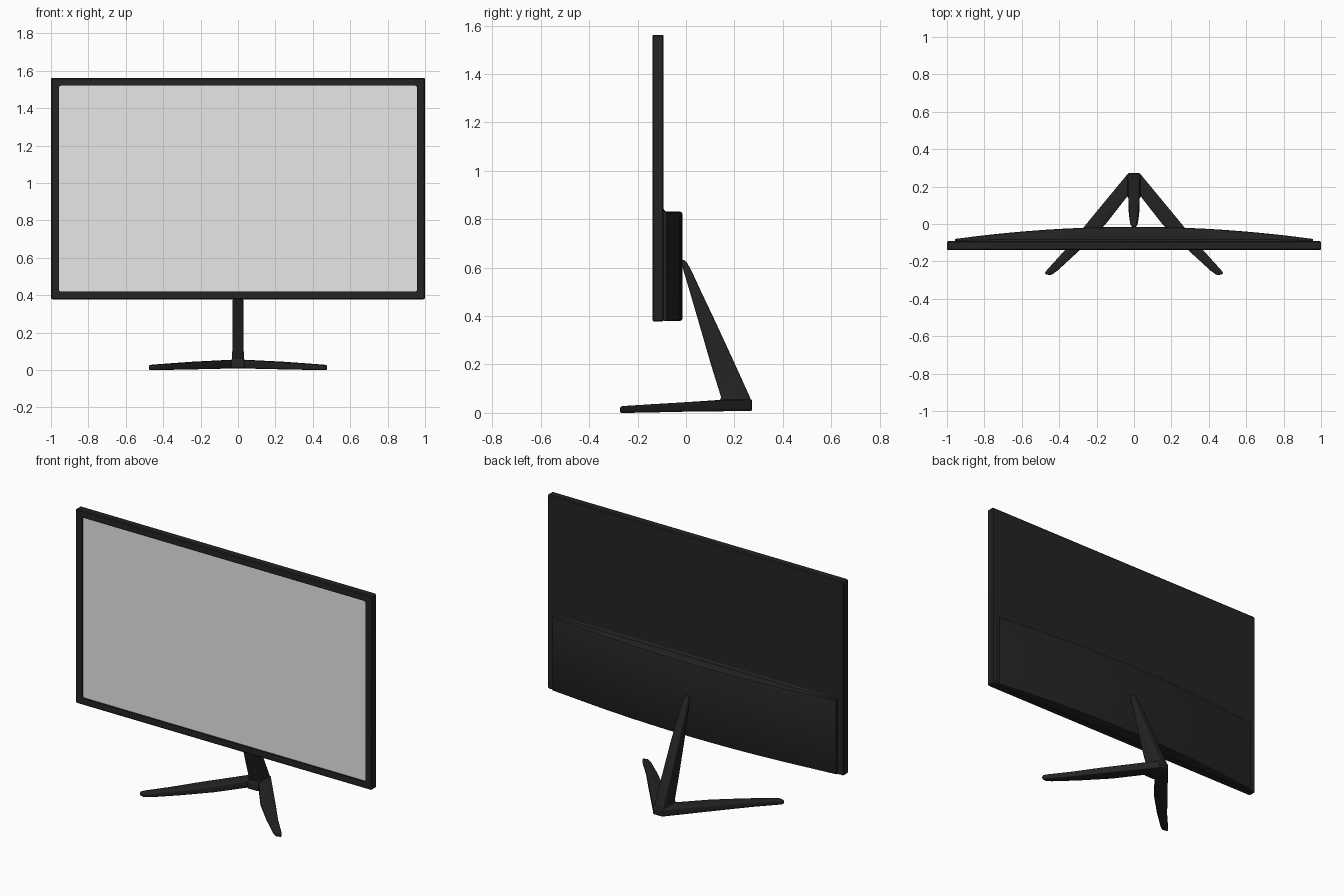
import bpy, bmesh, math
from mathutils import Vector

if "Cube" in bpy.data.objects:
    bpy.data.objects.remove(bpy.data.objects["Cube"])


def material(name, value):
    m = bpy.data.materials.new(name)
    m.diffuse_color = (value, value, value, 1)
    m.use_nodes = True
    m.node_tree.nodes["Principled BSDF"].inputs["Base Color"].default_value = m.diffuse_color
    return m


black = material("black plastic", 0.017)
grey = material("screen grey", 0.8)


def rounded_rect(w, h, r, n=3):
    """Outline of a w x h rectangle with rounded corners, centred on 0."""
    pts = []
    for k, (sx, sy) in enumerate([(1, 1), (-1, 1), (-1, -1), (1, -1)]):
        for i in range(n + 1):
            a = math.pi / 2 * (k + i / n)
            pts.append((sx * (w / 2 - r) + r * math.cos(a),
                        sy * (h / 2 - r) + r * math.sin(a)))
    return pts


def loft(name, loops, end_material=0, angle=35):
    """Skin a list of equal-length loops and cap both ends."""
    bm = bmesh.new()
    rings = [[bm.verts.new(p) for p in loop] for loop in loops]
    n = len(rings[0])
    for a, b in zip(rings, rings[1:]):
        for i in range(n):
            j = (i + 1) % n
            bm.faces.new((a[i], a[j], b[j], b[i]))
    bm.faces.new(rings[0])
    bm.faces.new(rings[-1]).material_index = end_material
    bmesh.ops.recalc_face_normals(bm, faces=bm.faces)
    mesh = bpy.data.meshes.new(name)
    bm.to_mesh(mesh)
    bm.free()
    mesh.materials.append(black)
    mesh.materials.append(grey)
    ob = bpy.data.objects.new(name, mesh)
    bpy.context.collection.objects.link(ob)
    bpy.ops.object.select_all(action='DESELECT')
    bpy.context.view_layer.objects.active = ob
    ob.select_set(True)
    bpy.ops.object.shade_smooth_by_angle(angle=math.radians(angle))
    return ob


# Display panel: back, softened rim, bezel, then the recessed screen as the last cap
MID_Z = 0.97


def panel_loop(w, h, r, y):
    return [(x, y, MID_Z + z) for x, z in rounded_rect(w, h, r)]


loft("display_panel", [
    panel_loop(1.988, 1.172, 0.006, -0.092),
    panel_loop(2.0, 1.184, 0.01, -0.097),
    panel_loop(2.0, 1.184, 0.01, -0.134),
    panel_loop(1.99, 1.174, 0.006, -0.139),
    panel_loop(1.914, 1.102, 0.012, -0.139),
    panel_loop(1.914, 1.102, 0.012, -0.129),
], end_material=1, angle=30)

# Rear housing: bowed outwards, with a rounded rim and a fillet onto the panel
BACK_Y, COLS = -0.094, 20
sections = []
for i in range(COLS + 1):
    x = -0.957 + 1.914 * i / COLS
    d = 0.014 + 0.065 * (1 - (x / 0.957) ** 2)
    r = min(0.01, d * 0.3)
    profile = [(0, 0.38), (d - r, 0.38), (d - 0.3 * r, 0.38 + 0.3 * r), (d, 0.38 + r),
               (d, 0.832 - r), (d - 0.3 * r, 0.832 - 0.3 * r), (d - r, 0.832),
               (r, 0.832), (0.3 * r, 0.832 + 0.7 * r), (0, 0.832 + 2 * r)]
    sections.append([(x, BACK_Y + y, z) for y, z in profile])
loft("rear_housing", sections, angle=40)

# Stand column: slanted blade, (z, front y, back y, half width)
column = [(0.632, -0.017, -0.007, 0.007), (0.618, -0.018, 0.006, 0.015),
          (0.58, -0.008, 0.026, 0.02), (0.50, 0.016, 0.063, 0.024),
          (0.38, 0.051, 0.12, 0.028), (0.20, 0.103, 0.203, 0.03),
          (0.065, 0.145, 0.264, 0.031), (0.045, 0.138, 0.27, 0.036),
          (0.010, 0.138, 0.272, 0.036)]
loops = []
for z, front, back, hw in column:
    r = min(0.01, 0.9 * hw, 0.45 * (back - front))
    loops.append([(x, (front + back) / 2 + y, z)
                  for x, y in rounded_rect(2 * hw, back - front, r)])
loft("stand_column", loops)

# Stand legs: (inner xy, outer xy, bottom z, top z) from the heel to the toe
leg = [((0.0, 0.15), (0.0, 0.273), 0.008, 0.056),
       ((0.03, 0.155), (0.032, 0.27), 0.008, 0.055),
       ((0.155, -0.005), (0.255, 0.0), 0.005, 0.044),
       ((0.29, -0.14), (0.365, -0.135), 0.002, 0.036),
       ((0.41, -0.25), (0.462, -0.242), 0.0, 0.029),
       ((0.438, -0.27), (0.476, -0.26), 0.0, 0.027),
       ((0.452, -0.273), (0.474, -0.268), 0.004, 0.023)]
for side, sx in (("right", 1), ("left", -1)):
    loops = []
    for inner, outer, z0, z1 in leg:
        a, b = Vector(inner), Vector(outer)
        mid, u = (a + b) / 2, (b - a).normalized()
        w, h = (b - a).length, z1 - z0
        loops.append([(sx * (mid.x + u.x * s), mid.y + u.y * s, (z0 + z1) / 2 + t)
                      for s, t in rounded_rect(w, h, min(0.008, 0.4 * h, 0.4 * w))])
    loft(side + "_leg", loops)
